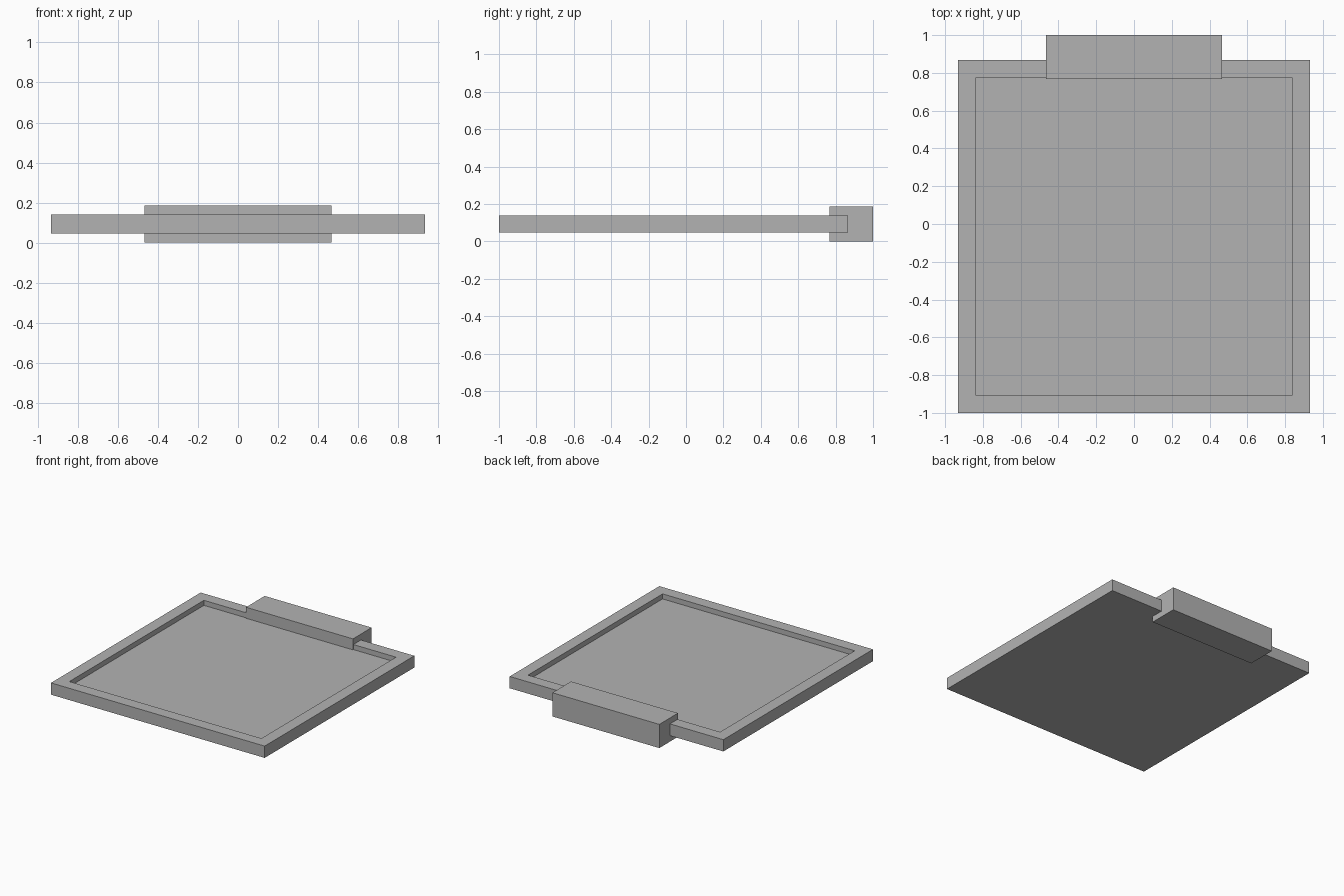
import bpy
import bmesh
from mathutils import Matrix, Vector

cube = bpy.data.objects.get("Cube")
if cube:
    bpy.data.objects.remove(cube, do_unlink=True)

# Single plain grey
grey = bpy.data.materials.new("plain_grey")
grey.use_nodes = True
colour = (0.45, 0.45, 0.45, 1)
grey.diffuse_color = colour
grey.node_tree.nodes["Principled BSDF"].inputs["Base Color"].default_value = colour


def make_box(name, low, high, rim=0, depth=0):
    """Box between two corners, with an optional straight-walled recess in the top."""
    low, high = Vector(low), Vector(high)
    bm = bmesh.new()
    bmesh.ops.create_cube(bm, size=1, matrix=Matrix.LocRotScale(
        (low + high) / 2, None, high - low))
    if depth:
        bm.normal_update()
        top = max(bm.faces, key=lambda f: f.calc_center_median().z)
        bmesh.ops.inset_region(bm, faces=[top], thickness=rim)
        # Step the inner panel down, leaving vertical walls
        bmesh.ops.inset_region(bm, faces=[top], thickness=0)
        for vert in top.verts:
            vert.co.z -= depth
    mesh = bpy.data.meshes.new(name)
    bm.to_mesh(mesh)
    bm.free()
    mesh.materials.append(grey)
    obj = bpy.data.objects.new(name, mesh)
    bpy.context.collection.objects.link(obj)
    return obj


# Shallow tray with a raised border
make_box("tray", (-0.933, -1, 0.047), (0.933, 0.867, 0.14), rim=0.133, depth=0.04)

# Block gripping the rear edge
make_box("rear_clip", (-0.467, 0.767, 0), (0.467, 1, 0.187))
